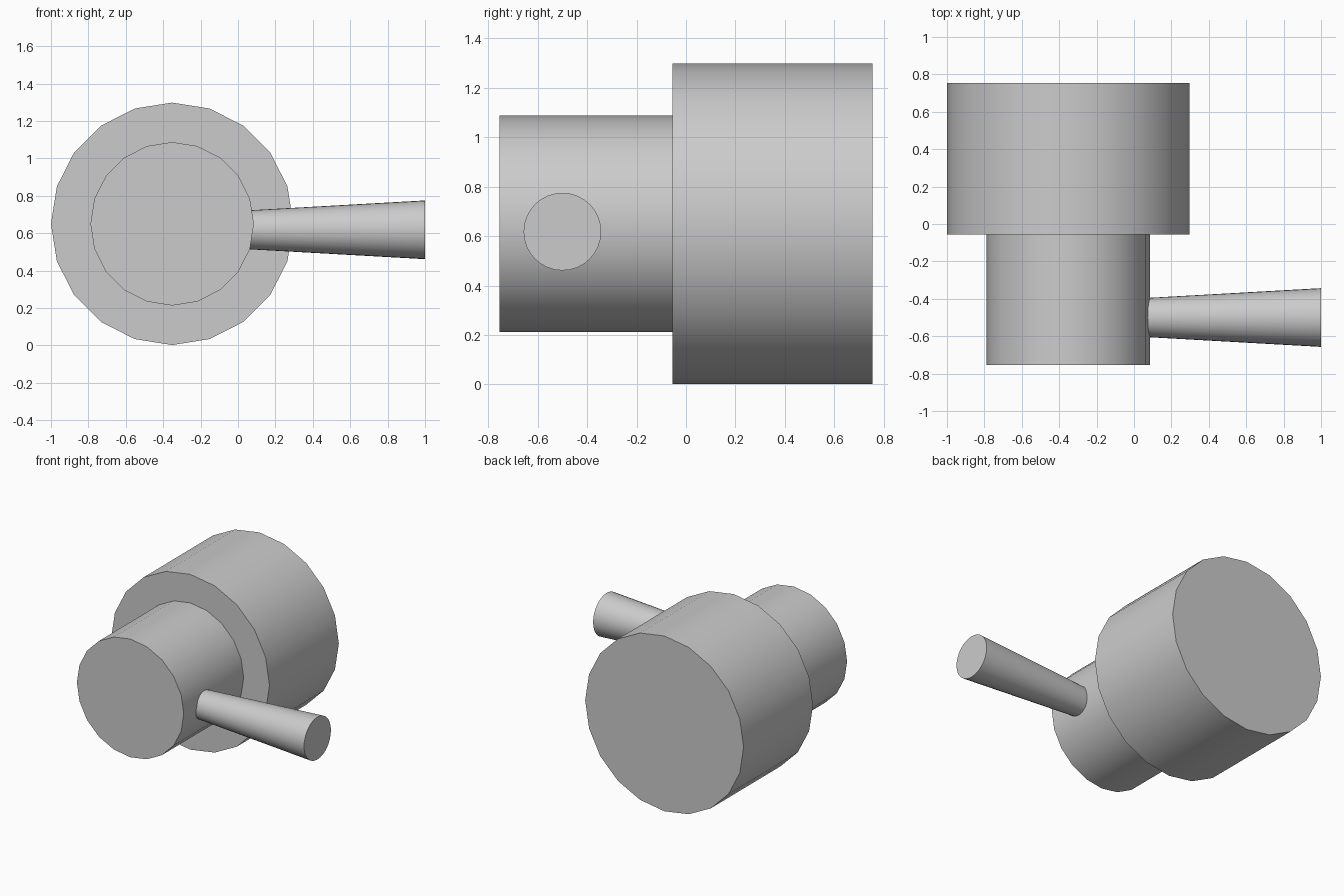
import bpy, bmesh, math
from mathutils import Matrix

if "Cube" in bpy.data.objects:
    bpy.data.objects.remove(bpy.data.objects["Cube"])


def lathe(name, profile, sides, matrix):
    """Solid of revolution about local z from (radius, height) points, capped at both ends."""
    bm = bmesh.new()
    rings = [[bm.verts.new((r * math.cos(math.tau * i / sides),
                            r * math.sin(math.tau * i / sides), h))
              for i in range(sides)] for r, h in profile]
    for a, b in zip(rings, rings[1:]):
        for i in range(sides):
            j = (i + 1) % sides
            bm.faces.new((a[i], a[j], b[j], b[i]))
    bm.faces.new(rings[0][::-1])
    bm.faces.new(rings[-1])
    bmesh.ops.transform(bm, matrix=matrix, verts=bm.verts)
    bmesh.ops.recalc_face_normals(bm, faces=bm.faces)
    mesh = bpy.data.meshes.new(name)
    bm.to_mesh(mesh)
    bm.free()
    obj = bpy.data.objects.new(name, mesh)
    bpy.context.collection.objects.link(obj)
    bpy.ops.object.select_all(action='DESELECT')
    obj.select_set(True)
    bpy.context.view_layer.objects.active = obj
    bpy.ops.object.shade_smooth_by_angle(angle=math.radians(30))
    return obj


# Mallet head: narrow front drum stepping out to a wide rear drum, axis along y
lathe("stepped_head",
      [(0.437, -0.755), (0.437, -0.055), (0.648, -0.055), (0.648, 0.755)], 20,
      Matrix.Translation((-0.352, 0, 0.65)) @ Matrix.Rotation(math.radians(-90), 4, 'X'))

# Tapered handle along x, its thin end seated just inside the front drum
lathe("tapered_handle", [(0.103, 0.04), (0.157, 1.0)], 32,
      Matrix.Translation((0, -0.5, 0.618)) @ Matrix.Rotation(math.radians(90), 4, 'Y'))
